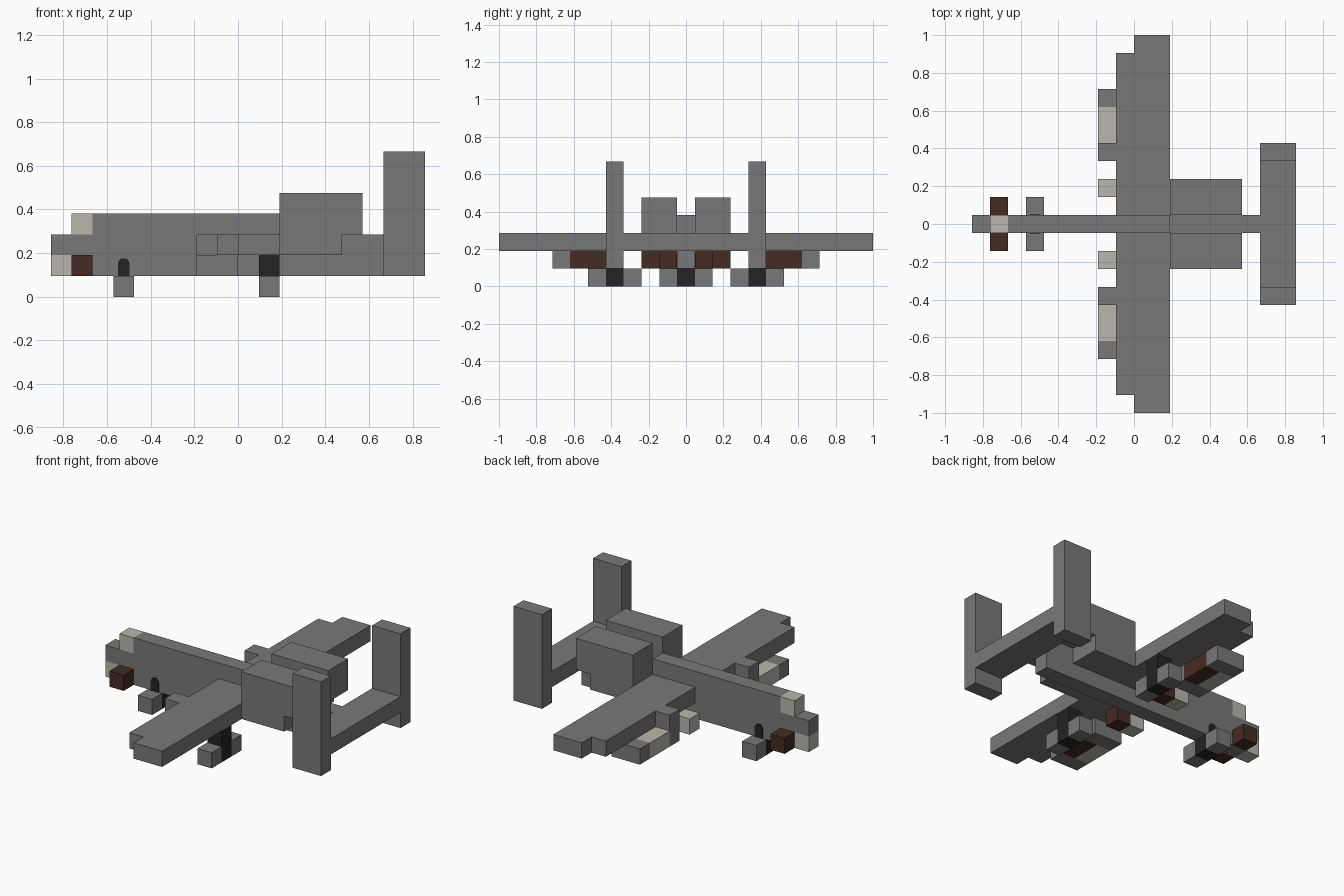
import bpy
import bmesh

U = 2 / 21  # one block

cube = bpy.data.objects.get("Cube")
if cube:
    bpy.data.objects.remove(cube, do_unlink=True)


def material(name, r, g, b):
    m = bpy.data.materials.new(name)
    m.use_nodes = True
    m.diffuse_color = (r, g, b, 1)
    m.node_tree.nodes["Principled BSDF"].inputs["Base Color"].default_value = (r, g, b, 1)
    return m


grey = material("hull_grey", 0.19, 0.19, 0.19)
beige = material("pale_beige", 0.49, 0.47, 0.42)
brown = material("dark_brown", 0.058, 0.025, 0.016)
black = material("strut_black", 0.017, 0.017, 0.017)


def finish(name, bm, mat):
    bmesh.ops.recalc_face_normals(bm, faces=bm.faces)
    mesh = bpy.data.meshes.new(name)
    bm.to_mesh(mesh)
    bm.free()
    mesh.materials.append(mat)
    obj = bpy.data.objects.new(name, mesh)
    bpy.context.collection.objects.link(obj)
    return obj


def prism(name, outline, y0, y1, mat, vertical=True):
    """Extrude an outline: (x, z) along y, or (x, y) along z."""
    bm = bmesh.new()
    if vertical:
        pts = [(x * U, y0 * U, h * U) for x, h in outline]
        step = (0, (y1 - y0) * U, 0)
    else:
        pts = [(x * U, h * U, y0 * U) for x, h in outline]
        step = (0, 0, (y1 - y0) * U)
    face = bm.faces.new([bm.verts.new(p) for p in pts])
    top = bmesh.ops.extrude_face_region(bm, geom=[face], use_keep_orig=True)["geom"]
    verts = [v for v in top if isinstance(v, bmesh.types.BMVert)]
    bmesh.ops.translate(bm, verts=verts, vec=step)
    return finish(name, bm, mat)


def box(name, xs, ys, zs, mat):
    (a, b), (c, d) = xs, zs
    return prism(name, [(a, c), (b, c), (b, d), (a, d)], ys[0], ys[1], mat)


def pair(name, xs, ys, zs, mat):
    box("left_" + name, xs, ys, zs, mat)
    box("right_" + name, xs, (-ys[1], -ys[0]), zs, mat)


# Fuselage, nose and cockpit
prism("fuselage", [(-8, 1), (7, 1), (7, 3), (2, 3), (2, 4), (-7, 4), (-7, 3),
                   (-9, 3), (-9, 2), (-8, 2)], -.5, .5, grey)
box("nose_tip", (-9, -8), (-.5, .5), (1, 2), beige)
box("cockpit", (-8, -7), (-.5, .5), (3, 4), beige)
pair("nose_block", (-8, -7), (.5, 1.5), (1, 2), brown)

# Wing with stepped tips
prism("wing", [(-1, -9.5), (0, -9.5), (0, -10.5), (2, -10.5), (2, 10.5),
               (0, 10.5), (0, 9.5), (-1, 9.5)], 2, 3, grey, vertical=False)

# Tail
box("tailplane", (7, 9), (-4.5, 4.5), (2, 3), grey)
pair("tail_fin", (7, 9), (3.5, 4.5), (1, 7), grey)

# Engines on pylons
pair("engine", (2, 6), (.5, 2.5), (3, 5), grey)
pair("engine_pylon", (2, 5), (.5, 2.5), (2, 3), grey)

# Underwing stores
for label, span in (("inner_store", (1.5, 2.5)), ("outer_store", (4.5, 6.5))):
    pair(label + "_tip", (-2, -1), span, (1, 2), beige)
    pair(label + "_body", (-1, 0), span, (1, 2), brown)
pair("outer_pod", (-2, 0), (6.5, 7.5), (1, 2), grey)
pair("gear_pod", (-2, 0), (3.5, 4.5), (1, 2), grey)
pair("gear_pod_front", (-2, -1), (3.5, 4.5), (2, 3), grey)

# Nose gear
box("nose_strut", (-6, -5), (-.5, .5), (0, 1), black)
pair("nose_wheel", (-6, -5), (.5, 1.5), (0, 1), grey)
arch = [(-5.78, 1), (-5.22, 1), (-5.22, 1.65), (-5.36, 1.85), (-5.64, 1.85), (-5.78, 1.65)]
prism("left_gear_door", arch, .5, .54, black)
prism("right_gear_door", arch, -.54, -.5, black)

# Main gear
pair("main_strut", (1, 2), (3.5, 4.5), (0, 2), black)
pair("main_inner_wheel", (1, 2), (2.5, 3.5), (0, 1), grey)
pair("main_outer_wheel", (1, 2), (4.5, 5.5), (0, 1), grey)
